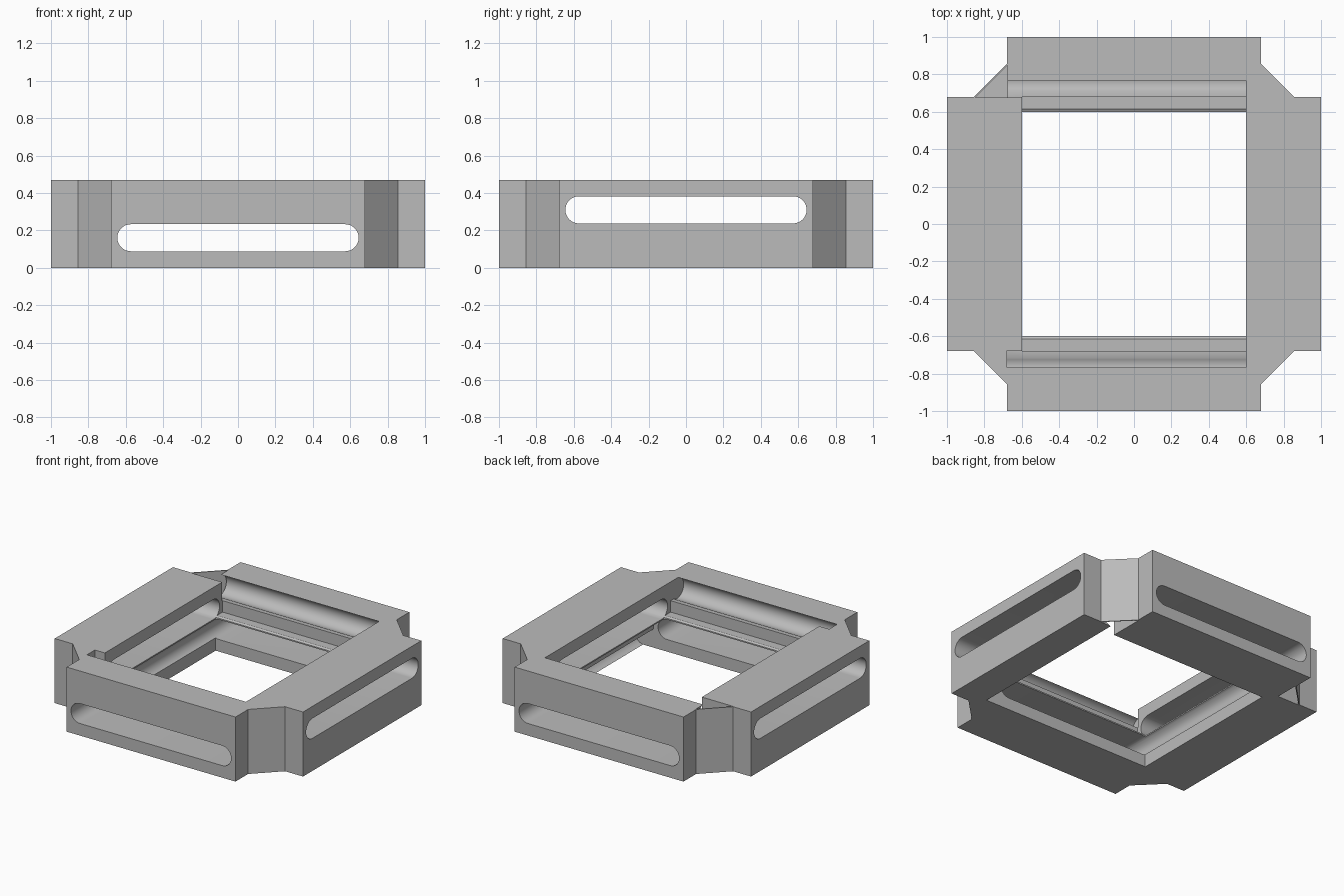
import bpy, bmesh, math
from mathutils import Matrix, Vector

if "Cube" in bpy.data.objects:
    bpy.data.objects.remove(bpy.data.objects["Cube"], do_unlink=True)

H = 0.47            # frame height
INNER = 0.6         # half width of the opening
ARM = 0.68          # half length of each bar
TIP = 0.855         # end of the corner chamfer

grey = bpy.data.materials.new("light_grey")
grey.use_nodes = True
grey.diffuse_color = (0.5, 0.5, 0.5, 1)
grey.node_tree.nodes["Principled BSDF"].inputs["Base Color"].default_value = (0.5, 0.5, 0.5, 1)


def prism(name, points, direction, matrix=None):
    """Extrude a closed polygon along a direction."""
    bm = bmesh.new()
    base = bm.faces.new([bm.verts.new(p) for p in points])
    moved = bmesh.ops.extrude_face_region(bm, geom=[base])["geom"]
    bmesh.ops.translate(bm, vec=Vector(direction),
                        verts=[g for g in moved if isinstance(g, bmesh.types.BMVert)])
    if matrix:
        bm.transform(matrix)
    bmesh.ops.recalc_face_normals(bm, faces=bm.faces)
    mesh = bpy.data.meshes.new(name)
    bm.to_mesh(mesh)
    bm.free()
    obj = bpy.data.objects.new(name, mesh)
    bpy.context.collection.objects.link(obj)
    mesh.materials.append(grey)
    return obj


def cut(target, cutter):
    """Subtract a helper from the target and discard it."""
    cutter.hide_render = True
    mod = target.modifiers.new("cut", "BOOLEAN")
    mod.operation = "DIFFERENCE"
    mod.solver = "EXACT"
    mod.object = cutter
    bpy.context.view_layer.objects.active = target
    bpy.ops.object.modifier_apply(modifier=mod.name)
    bpy.data.objects.remove(cutter, do_unlink=True)


# Frame block: four bars joined by chamfered corners, with a square opening
quarter = [(1, -ARM), (1, ARM), (TIP, ARM), (ARM, TIP)]
outline = []
for k in range(4):
    turn = Matrix.Rotation(k * math.pi / 2, 3, "Z")
    outline += [turn @ Vector((x, y, 0)) for x, y in quarter]
frame = prism("frame", outline, (0, 0, H))
square = [(-INNER, -INNER, -1), (INNER, -INNER, -1), (INNER, INNER, -1), (-INNER, INNER, -1)]
cut(frame, prism("opening", square, (0, 0, 3)))

# Rod trough section (y, z): open at the top, round trough, lip, then a low shelf
CY, CZ, R = 0.755, 0.396, 0.075
LIP, SHELF = 0.333, 0.25
arc = [(CY + R * math.cos(a), CZ + R * math.sin(a))
       for a in (math.radians(97.6 - 220 * i / 24) for i in range(25))]
upper = [(0.745, 0.6)] + arc
full_section = [(0.55, 0.6)] + upper + [(ARM, LIP), (ARM, SHELF), (0.55, SHELF)]
end_section = [(0.675, 0.6)] + upper + [(0.675, LIP)]

# Rounded slot section (x, z)
SR, SX, SZ = 0.0725, 0.5725, 0.1605
slot = []
for side in (1, -1):
    for i in range(17):
        a = -math.pi / 2 + math.pi * i / 16
        slot.append((side * (SX + SR * math.cos(a)), -2, SZ + side * SR * math.sin(a)))

# The lower level repeats the upper one, turned over about a diagonal
flip = Matrix(((0, -1, 0, 0), (-1, 0, 0, 0), (0, 0, -1, H), (0, 0, 0, 1)))
for level in (Matrix.Identity(4), flip):
    for s in (1, -1):
        m = level @ Matrix.Diagonal((1, s, 1, 1))
        cut(frame, prism("trough", [(-INNER, y, z) for y, z in full_section],
                         (2 * INNER, 0, 0), m))
        cut(frame, prism("trough_end", [(-ARM, y, z) for y, z in end_section],
                         (0.09, 0, 0), m))
        corner = [(-0.675, 0.675, SHELF), (-0.85, 0.675, SHELF), (-0.675, 0.85, SHELF)]
        cut(frame, prism("corner_pocket", corner, (0, 0, 1), m))
    cut(frame, prism("slot", slot, (0, 4, 0), level))

bpy.ops.object.select_all(action="DESELECT")
frame.select_set(True)
bpy.context.view_layer.objects.active = frame
bpy.ops.object.shade_smooth_by_angle(angle=math.radians(30))
